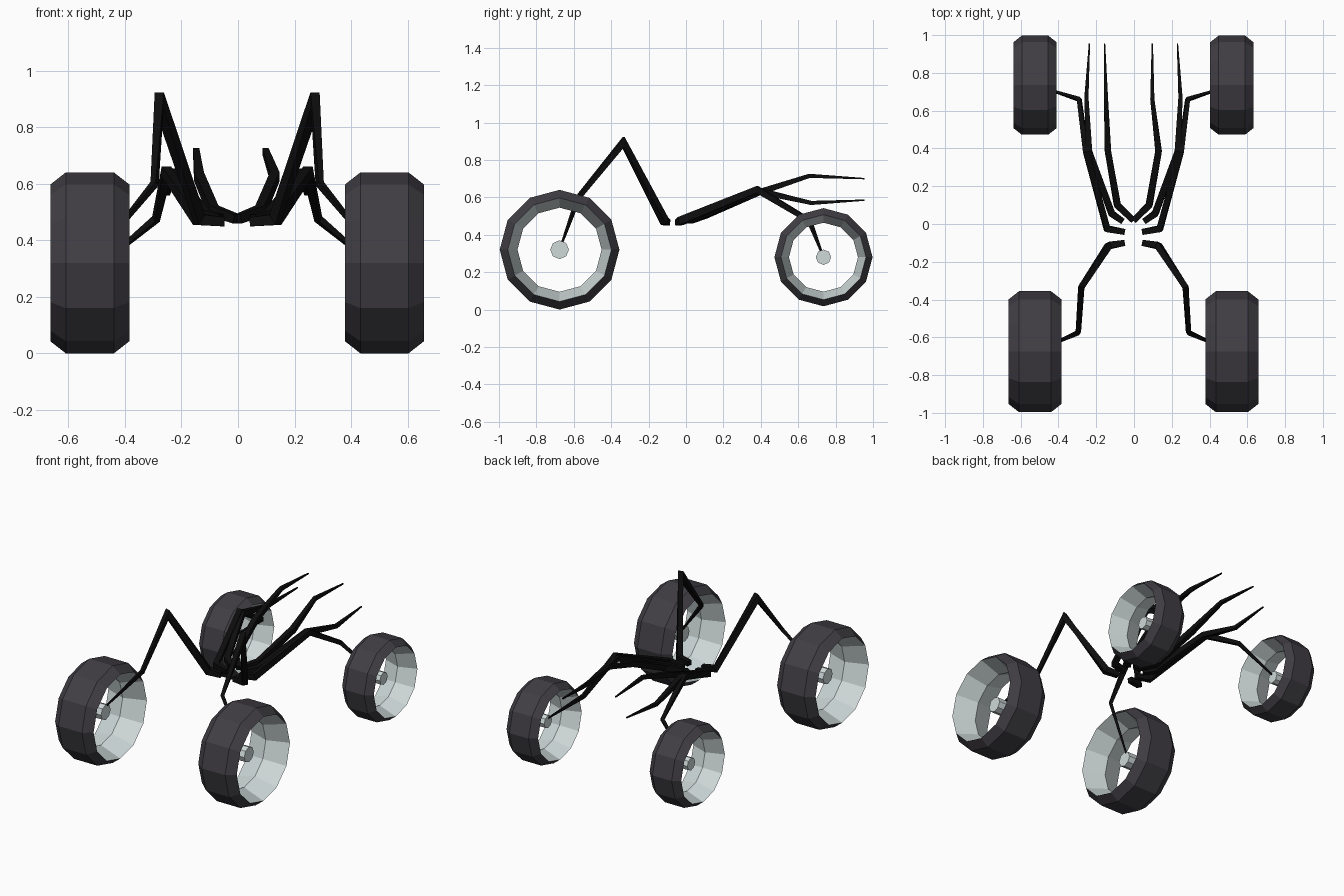
import bpy, bmesh
from math import cos, sin, tau
from mathutils import Vector

cube = bpy.data.objects.get("Cube")
if cube:
    bpy.data.objects.remove(cube, do_unlink=True)


def material(name, colour):
    m = bpy.data.materials.new(name)
    m.use_nodes = True
    m.diffuse_color = (*colour, 1)
    m.node_tree.nodes["Principled BSDF"].inputs["Base Color"].default_value = (*colour, 1)
    return m


RUBBER = material("dark grey rubber", (0.052, 0.048, 0.057))
RIM = material("pale grey rim", (0.62, 0.69, 0.69))
BLACK = material("black leg", (0.004, 0.004, 0.004))


def finish(bm, name, mats):
    bmesh.ops.recalc_face_normals(bm, faces=bm.faces)
    mesh = bpy.data.meshes.new(name)
    bm.to_mesh(mesh)
    bm.free()
    for m in mats:
        mesh.materials.append(m)
    ob = bpy.data.objects.new(name, mesh)
    bpy.context.collection.objects.link(ob)
    return ob


# Wheel: closed (offset, radius) profile spun round the x axis
PROFILE = [(-0.14, 0.277), (-0.085, 0.32), (0.085, 0.32), (0.14, 0.277), (0, 0.225)]
SIDES = 12


def wheel(name, centre, size):
    bm = bmesh.new()
    rings = []
    for i in range(SIDES):
        a = tau * i / SIDES
        rings.append([bm.verts.new((x, r * sin(a), r * cos(a))) for x, r in PROFILE])
    n = len(PROFILE)
    for i in range(SIDES):
        p, q = rings[i], rings[(i + 1) % SIDES]
        for j in range(n):
            k = (j + 1) % n
            f = bm.faces.new((p[j], p[k], q[k], q[j]))
            f.material_index = 1 if j >= n - 2 else 0   # inner faces are rim
    tyre = finish(bm, name + "_wheel", [RUBBER, RIM])

    # Small floating hub
    bm = bmesh.new()
    bmesh.ops.create_cone(bm, cap_ends=True, segments=8,
                          radius1=0.05, radius2=0.05, depth=0.07)
    for v in bm.verts:
        v.co = Vector((v.co.z, v.co.x, v.co.y))
    hub = finish(bm, name + "_hub", [RIM])
    for ob in (tyre, hub):
        ob.location = centre
        ob.scale = (size,) * 3


# Leg: square tapered tube mitred along a path
WIDTHS = [0.032, 0.036, 0.034, 0.022, 0.007]


def leg(name, points, widths=WIDTHS):
    pts = [Vector(p) for p in points]
    bm = bmesh.new()
    rings = []
    for i, p in enumerate(pts):
        before = (p - pts[max(i - 1, 0)]).normalized()
        after = (pts[min(i + 1, len(pts) - 1)] - p).normalized()
        t = (before + after).normalized()
        u = t.cross(Vector((0, 0, 1))).normalized()
        v = u.cross(t)
        bend = max(t.dot(after if after.length else before), 0.6)
        w = widths[i] / 2
        rings.append([bm.verts.new(p + u * w * a + v * w * b / bend)
                      for a, b in ((-1, -1), (1, -1), (1, 1), (-1, 1))])
    for p, q in zip(rings, rings[1:]):
        for j in range(4):
            k = (j + 1) % 4
            bm.faces.new((p[j], p[k], q[k], q[j]))
    bm.faces.new(rings[0])
    bm.faces.new(rings[-1])
    finish(bm, name, [BLACK])


FRONT_HUB, REAR_HUB = (0.521, -0.676, 0.32), (0.521, 0.735, 0.28)
FRONT_LEG = [(0.047, -0.1, 0.465), (0.132, -0.115, 0.472), (0.276, -0.335, 0.895),
             (0.292, -0.575, 0.6), FRONT_HUB]
REAR_LEG = [(0.047, -0.042, 0.465), (0.14, -0.025, 0.475), (0.25, 0.38, 0.642),
            (0.287, 0.66, 0.475), REAR_HUB]
TAIL_LEG = [(0.058, 0.015, 0.475), (0.115, 0.055, 0.49), (0.235, 0.385, 0.635),
            (0.249, 0.67, 0.57), (0.233, 0.955, 0.585)]

for side, s in (("left", 1), ("right", -1)):
    def flip(p):
        return (p[0] * s - 0.003, p[1], p[2])

    wheel(side + "_front", flip(FRONT_HUB), 1)
    wheel(side + "_rear", flip(REAR_HUB), 0.82)
    for part, path in (("front", FRONT_LEG), ("rear", REAR_LEG), ("lower_tail", TAIL_LEG)):
        leg(side + "_" + part + "_leg", [flip(p) for p in path])

# Raised inner tail legs, slightly uneven from side to side
for side, root, base, knee, ankle, tip in (("left", 0.0, 0.08, 0.13, 0.097, 0.097),
                                           ("right", -0.005, -0.088, -0.138, -0.148, -0.156)):
    leg(side + "_upper_tail_leg",
        [(root, 0.02, 0.475), (base, 0.1, 0.505), (knee, 0.385, 0.625),
         (ankle, 0.66, 0.715), (tip, 0.955, 0.7)])
